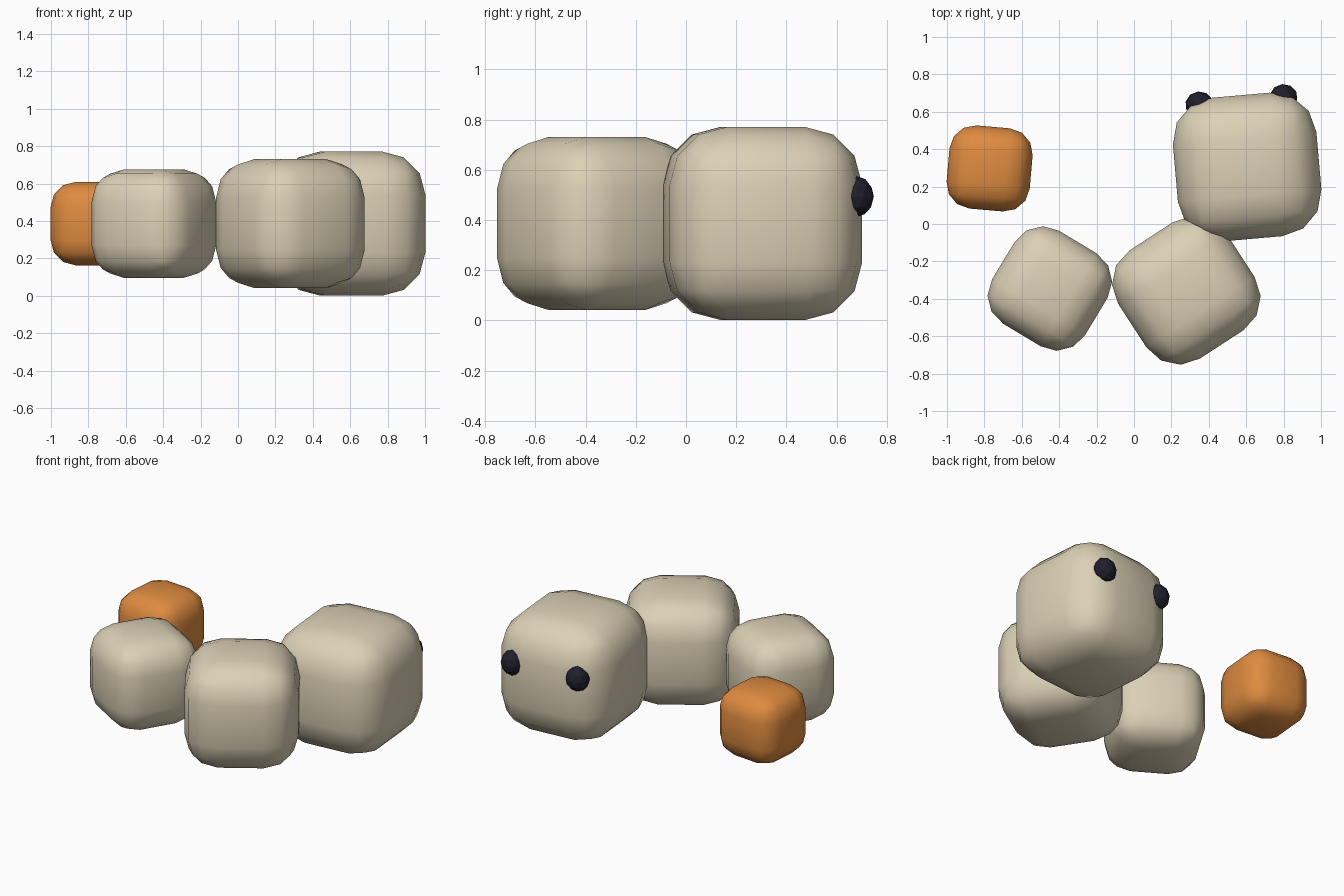
import bpy
import bmesh
from math import radians
from mathutils import Matrix, Vector

default = bpy.data.objects.get("Cube")
if default:
    bpy.data.objects.remove(default, do_unlink=True)

MID_Z = 0.386  # all segments share one centre height


def material(name, rgb):
    mat = bpy.data.materials.new(name)
    mat.use_nodes = True
    mat.diffuse_color = (*rgb, 1)
    mat.node_tree.nodes["Principled BSDF"].inputs["Base Color"].default_value = (*rgb, 1)
    return mat


cream = material("cream", (0.72, 0.64, 0.47))
orange = material("orange", (0.74, 0.26, 0.05))
near_black = material("near_black", (0.014, 0.014, 0.025))


def add_object(name, bm, mat):
    mesh = bpy.data.meshes.new(name)
    bm.to_mesh(mesh)
    bm.free()
    mesh.materials.append(mat)
    obj = bpy.data.objects.new(name, mesh)
    bpy.context.collection.objects.link(obj)
    return obj


def rounded_segment(name, x, y, size, turn, mat):
    """A soft-cornered cube turned about the vertical."""
    bm = bmesh.new()
    bmesh.ops.create_cube(bm, size=size)
    obj = add_object(name, bm, mat)
    obj.location = (x, y, MID_Z)
    obj.rotation_euler.z = radians(turn)
    bevel = obj.modifiers.new("rounding", 'BEVEL')
    bevel.width = size * 0.3
    bevel.segments = 3
    obj.data.shade_smooth()
    return obj


# Body, curling round from head to tail
head = rounded_segment("head", 0.605, 0.305, 0.77, 5, cream)
rounded_segment("front_body", 0.28, -0.355, 0.69, 33, cream)
rounded_segment("rear_body", -0.45, -0.345, 0.58, -31, cream)
rounded_segment("tail", -0.772, 0.297, 0.446, -5, orange)

# Faceted eyes on the head's +y face
head_frame = Matrix.Translation(head.location) @ Matrix.Rotation(head.rotation_euler.z, 4, 'Z')
for name, side in (("eye_outer", 1), ("eye_inner", -1)):
    bm = bmesh.new()
    bmesh.ops.create_icosphere(bm, subdivisions=2, radius=1)
    bmesh.ops.scale(bm, vec=(0.075, 0.07, 0.082), verts=bm.verts)
    eye = add_object(name, bm, near_black)
    eye.location = head_frame @ Vector((side * 0.226, 0.355, 0.107))
    eye.rotation_euler.z = head.rotation_euler.z
